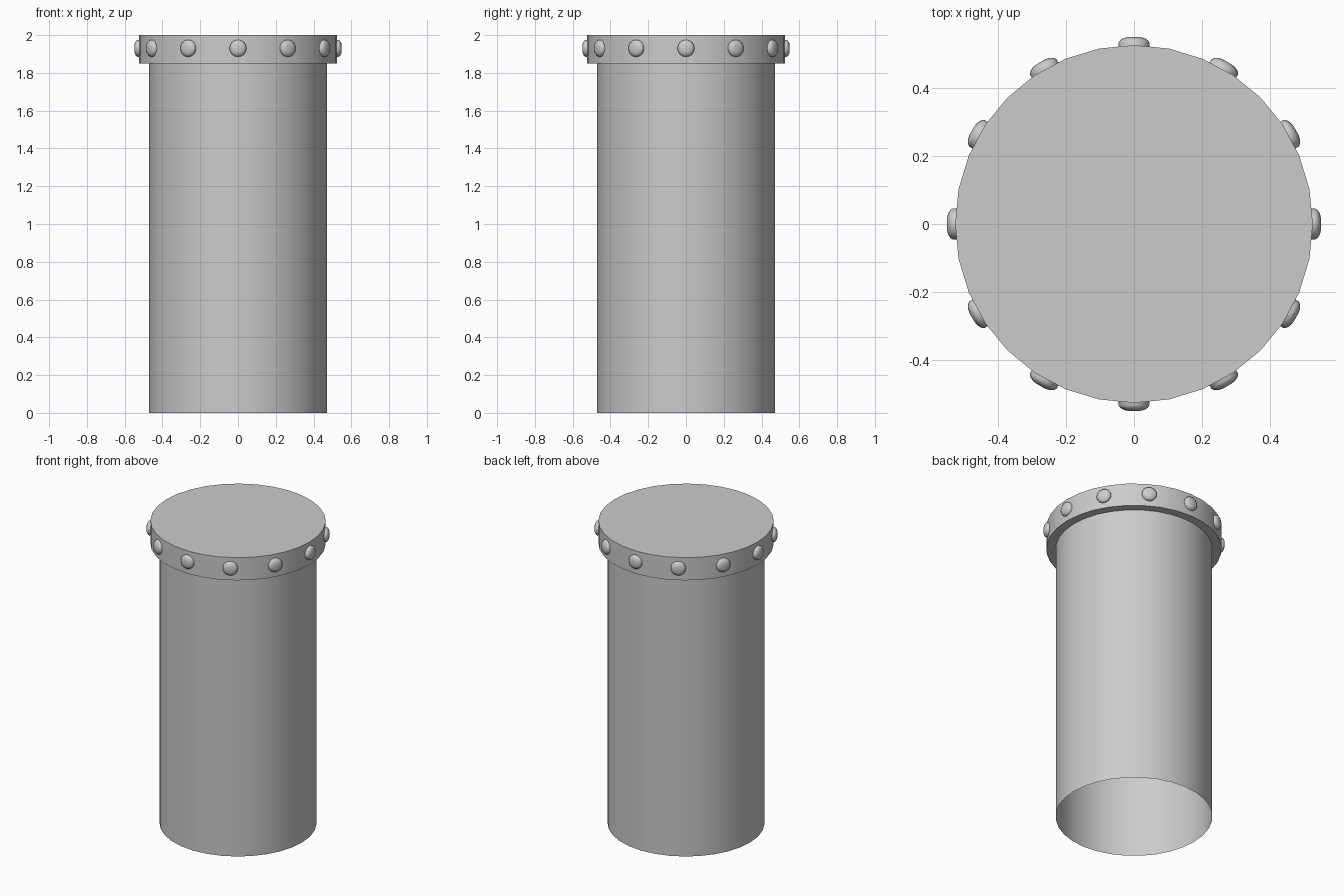
import bpy, bmesh
from math import cos, sin, pi, radians
from mathutils import Matrix

if "Cube" in bpy.data.objects:
    bpy.data.objects.remove(bpy.data.objects["Cube"])


def lathe(name, profile, sides, matrices, cap_end):
    """Spin an (r, z) profile about z, once per matrix, into one object."""
    bm = bmesh.new()
    for m in matrices:
        rings = [[bm.verts.new(m @ Matrix.Rotation(2 * pi * i / sides, 4, 'Z')
                               @ Matrix.Translation((r, 0, z)).to_translation())
                  for i in range(sides)] for r, z in profile]
        for a, b in zip(rings, rings[1:]):
            for i in range(sides):
                j = (i + 1) % sides
                bm.faces.new((a[i], a[j], b[j], b[i]))
        if cap_end:
            bm.faces.new(rings[-1])
    mesh = bpy.data.meshes.new(name)
    bm.to_mesh(mesh)
    bm.free()
    obj = bpy.data.objects.new(name, mesh)
    bpy.context.collection.objects.link(obj)
    bpy.ops.object.select_all(action='DESELECT')
    obj.select_set(True)
    bpy.context.view_layer.objects.active = obj
    bpy.ops.object.shade_smooth_by_angle(angle=radians(35))
    return obj


# Open-bottomed pipe with a stepped collar and a closed top
pipe = [(0.47, 0), (0.47, 1.85), (0.525, 1.85), (0.525, 2)]
lathe("pipe_and_collar", pipe, 32, [Matrix.Identity(4)], True)

# Twelve domed rivets around the collar, pointing outward
rivet = [(0.045, 0.505), (0.045, 0.532), (0.041, 0.539),
         (0.030, 0.546), (0.015, 0.549)]
spots = [Matrix.Translation((0, 0, 1.93)) @ Matrix.Rotation(i * pi / 6, 4, 'Z')
         @ Matrix.Rotation(pi / 2, 4, 'Y') for i in range(12)]
lathe("collar_rivets", rivet, 16, spots, True)
